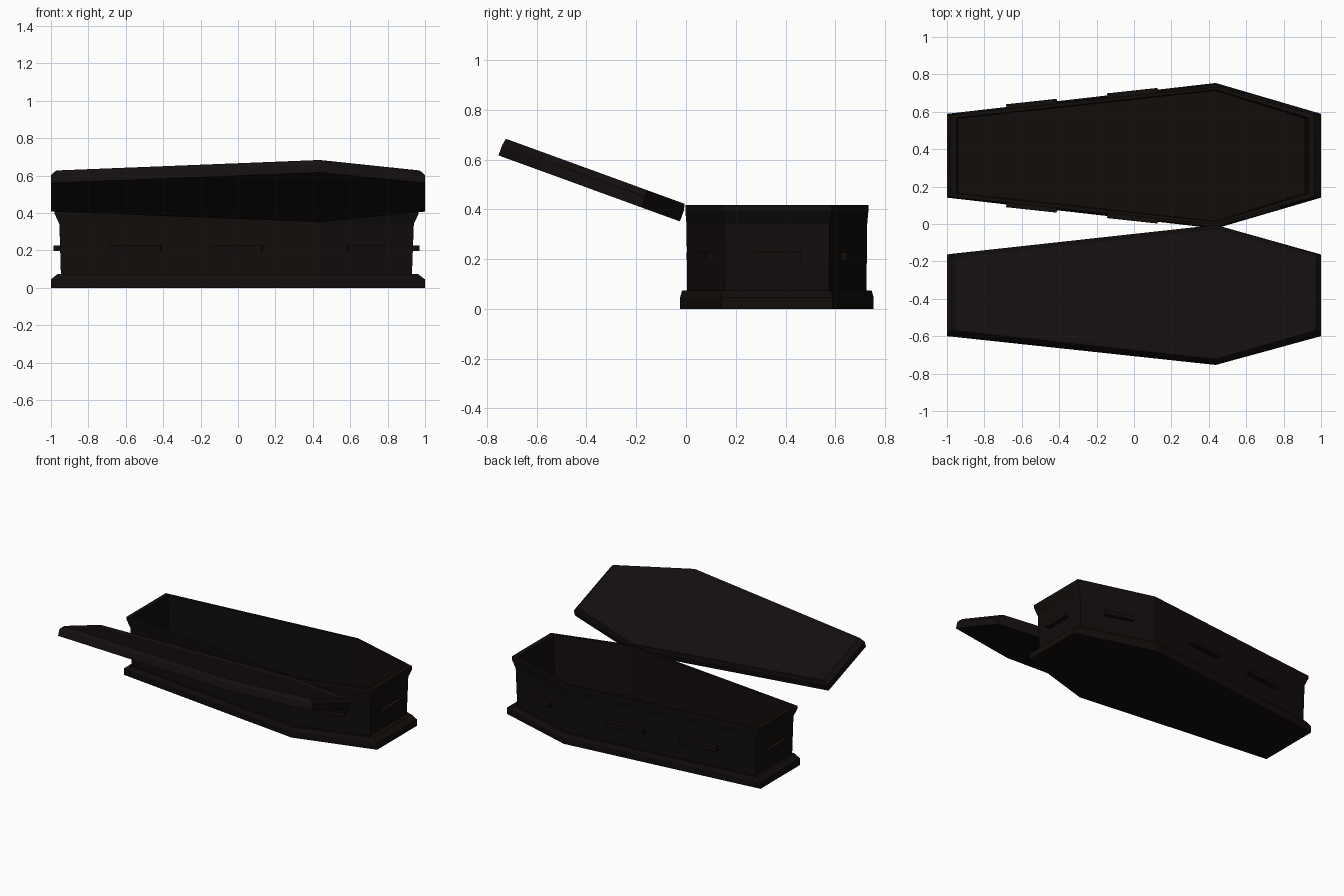
import bpy, bmesh, math
from mathutils import Matrix, Vector

if "Cube" in bpy.data.objects:
    bpy.data.objects.remove(bpy.data.objects["Cube"])

CY = 0.365     # centre line of the box
XM = 0.437     # shoulder position


def material(name, col):
    m = bpy.data.materials.new(name)
    m.diffuse_color = (*col, 1)
    m.use_nodes = True
    m.node_tree.nodes["Principled BSDF"].inputs["Base Color"].default_value = m.diffuse_color
    return m


wood = material("dark_wood", (0.0055, 0.0040, 0.0034))
lid_wood = material("lid_wood", (0.0070, 0.0046, 0.0044))


def finish(bm, name, mat):
    bmesh.ops.recalc_face_normals(bm, faces=bm.faces)
    me = bpy.data.meshes.new(name)
    bm.to_mesh(me)
    bm.free()
    ob = bpy.data.objects.new(name, me)
    me.materials.append(mat)
    bpy.context.collection.objects.link(ob)
    return ob


def loft(name, levels, mat):
    """Stack six-sided rings (z, x left, half foot, half shoulder, x right, half head) and cap both ends."""
    bm = bmesh.new()
    rings = []
    for z, x0, y0, ym, x1, y1 in levels:
        pts = [(x0, -y0), (XM, -ym), (x1, -y1), (x1, y1), (XM, ym), (x0, y0)]
        rings.append([bm.verts.new((x, y, z)) for x, y in pts])
    for a, b in zip(rings, rings[1:]):
        for i in range(6):
            j = (i + 1) % 6
            bm.faces.new((a[i], a[j], b[j], b[i]))
    bm.faces.new(rings[0][::-1])
    bm.faces.new(rings[-1])
    return finish(bm, name, mat)


# box: plinth, chamfer, flared walls, rim, hollow interior
box = loft("coffin_box", [
    (0.000, -1.000, 0.224, 0.389, 1.000, 0.224),
    (0.045, -1.000, 0.224, 0.389, 1.000, 0.224),
    (0.073, -0.965, 0.216, 0.381, 0.963, 0.216),
    (0.073, -0.947, 0.209, 0.360, 0.930, 0.209),
    (0.340, -0.955, 0.212, 0.363, 0.940, 0.212),
    (0.395, -0.980, 0.220, 0.368, 0.965, 0.220),
    (0.418, -0.980, 0.220, 0.368, 0.965, 0.220),
    (0.418, -0.950, 0.202, 0.352, 0.932, 0.202),
    (0.060, -0.938, 0.198, 0.347, 0.915, 0.198),
], wood)
box.location.y = CY

# lid: chamfered slab with a shallow sunken panel, hinged open along the front
lid = loft("coffin_lid", [
    (0.000, -1.000, 0.224, 0.388, 1.000, 0.224),
    (0.045, -1.000, 0.224, 0.388, 1.000, 0.224),
    (0.073, -0.972, 0.218, 0.382, 0.972, 0.218),
    (0.061, -0.948, 0.202, 0.360, 0.948, 0.202),
], lid_wood)
lid.location = (0, -0.389, 0.484)
lid.rotation_euler.x = math.radians(-20)


# handles: solid bars set slightly into the wall, pointing outward along local +y
def handle(name, x, y, angle, length, depth):
    bm = bmesh.new()
    bmesh.ops.create_cube(bm, size=1, matrix=Matrix.Translation((0, depth / 2, 0))
                          @ Matrix.Diagonal((length, depth, 0.03, 1)))
    ob = finish(bm, name, wood)
    ob.location = (x, CY + y, 0.212)
    ob.rotation_euler.z = angle


foot, shoulder, head = Vector((-0.951, 0.211)), Vector((XM, 0.361)), Vector((0.935, 0.211))
for side, label in ((1, "back"), (-1, "front")):
    for i, (a, b, x, length, depth) in enumerate([(foot, shoulder, -0.545, 0.272, 0.035),
                                                  (foot, shoulder, -0.005, 0.272, 0.035),
                                                  (shoulder, head, 0.68, 0.204, 0.025)]):
        d = b - a
        y = a.y + d.y * (x - a.x) / d.x
        ang = math.atan2(d.y, d.x)
        handle(f"{label}_handle_{i + 1}", x, side * y, ang if side > 0 else math.pi - ang, length, depth)
handle("foot_handle", -0.951, 0, math.pi / 2, 0.195, 0.035)
handle("head_handle", 0.935, 0, -math.pi / 2, 0.195, 0.035)
